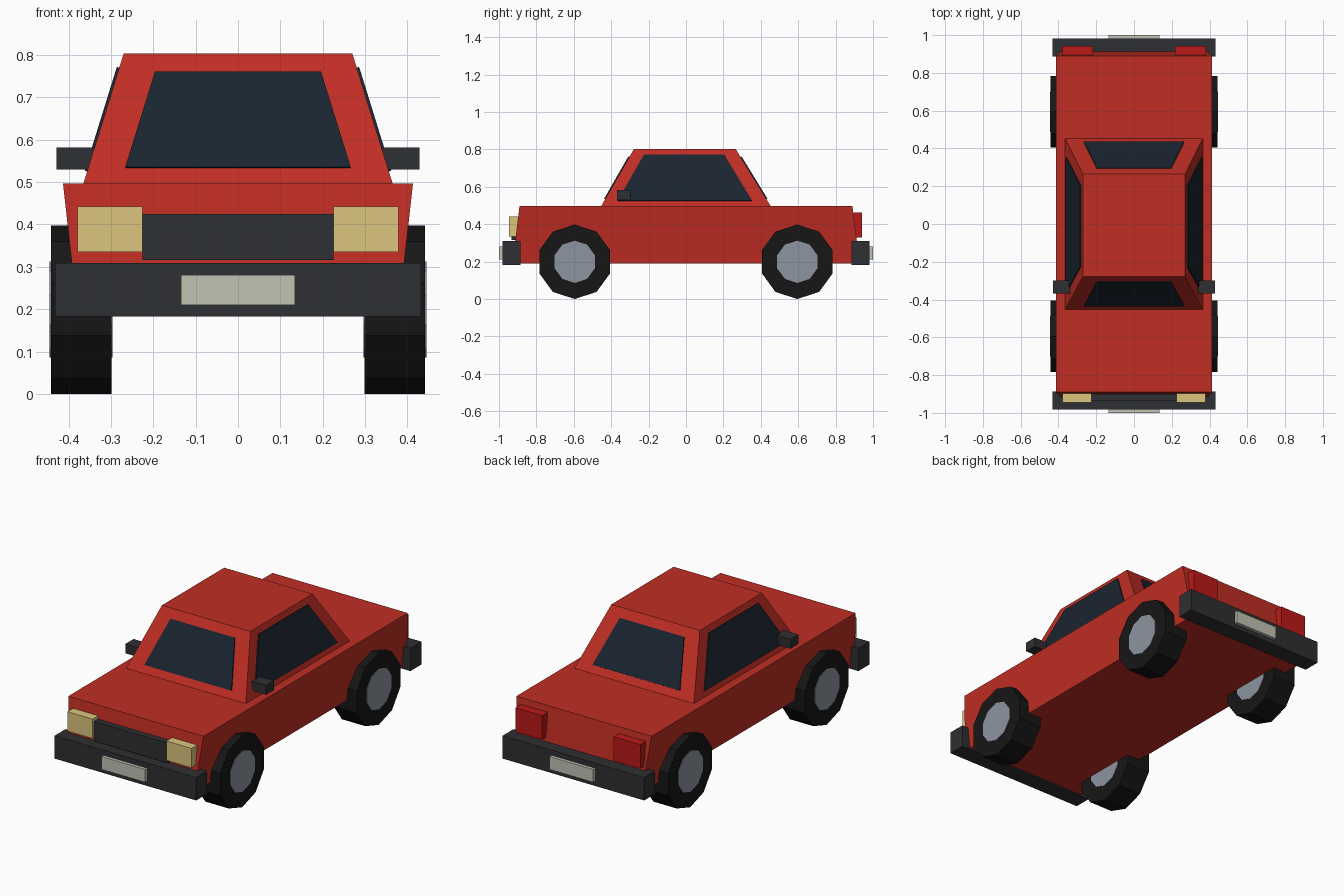
import bpy, bmesh
from math import pi
from mathutils import Vector, Matrix

if "Cube" in bpy.data.objects:
    bpy.data.objects.remove(bpy.data.objects["Cube"])


def paint(name, rgb):
    m = bpy.data.materials.new(name)
    m.diffuse_color = (*rgb, 1)
    m.use_nodes = True
    m.node_tree.nodes["Principled BSDF"].inputs["Base Color"].default_value = m.diffuse_color
    return m


RED = paint("red_paint", (0.53, 0.027, 0.017))
GLASS = paint("dark_glass", (0.010, 0.018, 0.030))
TRIM = paint("dark_trim", (0.028, 0.029, 0.033))
RUBBER = paint("rubber", (0.008, 0.008, 0.008))
HUB = paint("hub_grey", (0.27, 0.30, 0.35))
LAMP = paint("headlight_yellow", (0.72, 0.56, 0.21))
TAIL = paint("taillight_red", (0.50, 0.01, 0.01))
PLATE = paint("plate_cream", (0.55, 0.54, 0.46))


def finish(name, bm, mat):
    bmesh.ops.recalc_face_normals(bm, faces=bm.faces)
    me = bpy.data.meshes.new(name)
    bm.to_mesh(me)
    bm.free()
    me.materials.append(mat)
    ob = bpy.data.objects.new(name, me)
    bpy.context.collection.objects.link(ob)
    return ob


def loft(name, loop_a, loop_b, mat):
    """Closed solid between two matching outlines."""
    bm = bmesh.new()
    a = [bm.verts.new(p) for p in loop_a]
    b = [bm.verts.new(p) for p in loop_b]
    bm.faces.new(a)
    bm.faces.new(b)
    for i in range(len(a)):
        j = (i + 1) % len(a)
        bm.faces.new((a[i], a[j], b[j], b[i]))
    return finish(name, bm, mat)


def rect(hx, y0, y1, z):
    return [(-hx, y0, z), (hx, y0, z), (hx, y1, z), (-hx, y1, z)]


def box(name, xs, ys, zs, mat):
    lo = [(x, y, zs[0]) for x, y in ((xs[0], ys[0]), (xs[1], ys[0]), (xs[1], ys[1]), (xs[0], ys[1]))]
    return loft(name, lo, [(x, y, zs[1]) for x, y, _ in lo], mat)


def pane(name, quad, out):
    """Thin glass plate laid on a sloping cabin face."""
    q = [Vector(p) for p in quad]
    n = (q[1] - q[0]).cross(q[2] - q[0]).normalized()
    if n.dot(Vector(out)) < 0:
        n = -n
    loft(name, [p - n * 0.01 for p in q], [p + n * 0.006 for p in q], GLASS)


def cylinder(name, r, x0, x1, y, z, mat):
    bm = bmesh.new()
    bmesh.ops.create_cone(bm, cap_ends=True, segments=10, radius1=r, radius2=r, depth=x1 - x0,
                          matrix=Matrix.Translation(((x0 + x1) / 2, y, z)) @ Matrix.Rotation(pi / 2, 4, 'Y'))
    # turn so that a corner points straight down
    low = min(v.co.z for v in bm.verts)
    if low > z - r + 1e-4:
        bmesh.ops.rotate(bm, verts=bm.verts, cent=(0, y, z), matrix=Matrix.Rotation(pi / 10, 3, 'X'))
    return finish(name, bm, mat)


# body and cabin
loft("body", rect(0.379, -0.928, 0.928, 0.19), rect(0.413, -0.89, 0.89, 0.497), RED)
Z0, Z1 = 0.49, 0.803
loft("cabin", rect(0.367, -0.457, 0.457, Z0), rect(0.27, -0.278, 0.265, Z1), RED)


def on_cabin(z, lo, hi):
    return lo + (hi - lo) * (z - Z0) / (Z1 - Z0)


# windscreens
for name, lo, hi, s in (("windscreen", -0.457, -0.278, -1), ("rear_window", 0.457, 0.265, 1)):
    yb, yt = on_cabin(0.533, lo, hi), on_cabin(0.758, lo, hi)
    pane(name, [(-0.266, yb, 0.533), (0.266, yb, 0.533), (0.196, yt, 0.758), (-0.196, yt, 0.758)], (0, s, 0))

# parts on the left and right sides
for side, s in (("left", -1), ("right", 1)):
    xb, xt = s * on_cabin(0.525, 0.367, 0.27), s * on_cabin(0.77, 0.367, 0.27)
    pane(side + "_window", [(xb, -0.365, 0.525), (xb, 0.353, 0.525), (xt, 0.205, 0.77), (xt, -0.225, 0.77)], (s, 0, 0))
    span = lambda a, b: sorted((s * a, s * b))
    box(side + "_mirror", span(0.335, 0.429), (-0.368, -0.298), (0.53, 0.582), TRIM)
    box(side + "_headlight", span(0.225, 0.379), (-0.946, -0.88), (0.335, 0.442), LAMP)
    box(side + "_taillight", span(0.218, 0.381), (0.88, 0.942), (0.33, 0.462), TAIL)
    for end, y in (("front", -0.595), ("rear", 0.595)):
        cylinder(f"{end}_{side}_tyre", 0.199, *span(0.299, 0.442), y, 0.199, RUBBER)
        cylinder(f"{end}_{side}_hub", 0.113, *span(0.296, 0.445), y, 0.199, HUB)

# grille, bumpers and blank plates
box("grille", (-0.226, 0.226), (-0.934, -0.88), (0.316, 0.425), TRIM)
for end, s in (("front", -1), ("rear", 1)):
    box(end + "_bumper", (-0.432, 0.432), sorted((s * 0.886, s * 0.982)), (0.183, 0.309), TRIM)
    box(end + "_plate", (-0.134, 0.134), sorted((s * 0.97, s * 1.0)), (0.21, 0.281), PLATE)
